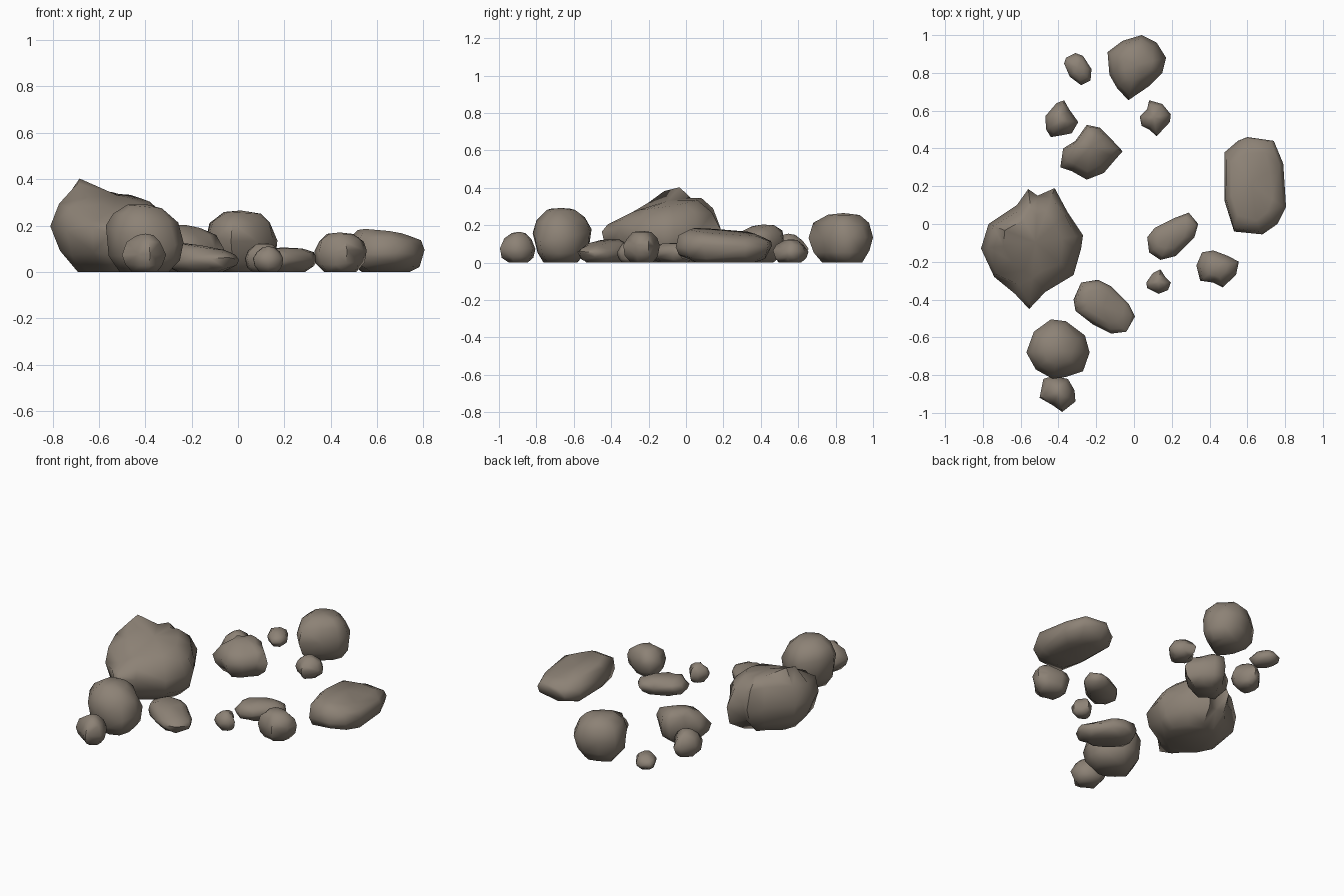
import bpy, bmesh, math, random
from mathutils import Vector

random.seed(4)
stone = bpy.data.materials.new("grey brown stone")
stone.diffuse_color = (0.265, 0.223, 0.18, 1)


def rock(name, outline, height, mid, slope=(0, 0), foot=0.6, cap=0.5, shift=(0, 0), bumps=(), tilt=(0, 0)):
    """Loft a rock from its widest plan outline: foot below, sloping cap above."""
    pts = [Vector(p) for p in outline]
    c = sum(pts, Vector((0, 0))) / len(pts)
    size = max((p - c).length for p in pts)
    # level (-1 ground, 0 widest, 1 cap) and ring scale
    rings = [(-1, foot), (-0.6, (foot + 1) / 2 + 0.08), (0, 1),
             (0.55, (cap + 1) / 2 + 0.08), (0.92, cap)]

    def top(p):
        d = p - c
        h = height + slope[0] * d.x + slope[1] * d.y
        for bx, by, bz, r in bumps:
            h += bz * math.exp(-((p.x - bx) ** 2 + (p.y - by) ** 2) / (r * r))
        return h

    bm = bmesh.new()
    loops = []
    for t, s in rings:
        s = min(s, 1)
        loop = []
        for p in pts:
            k = 1 if t == 0 else s + random.uniform(-0.06, 0.06)
            q = c + (p - c) * min(k, 1) + Vector(shift) * max(t, 0)
            m = mid + tilt[0] * (q - c).x + tilt[1] * (q - c).y
            z = m * (1 + t) if t <= 0 else m + (top(q) - m) * t
            if -1 < t < 0.9:
                z += random.uniform(-0.05, 0.05) * size
            loop.append(bm.verts.new((q.x, q.y, max(z, 0))))
        loops.append(loop)
    n = len(pts)
    for a, b in zip(loops, loops[1:]):
        for i in range(n):
            j = (i + 1) % n
            bm.faces.new((a[i], a[j], b[j], b[i]))
    bm.faces.new(loops[0])
    q = c + Vector(shift)
    tip = bm.verts.new((q.x, q.y, top(q)))
    for i in range(n):
        bm.faces.new((loops[-1][i], loops[-1][(i + 1) % n], tip))
    bmesh.ops.recalc_face_normals(bm, faces=bm.faces)
    bmesh.ops.triangulate(bm, faces=bm.faces)
    me = bpy.data.meshes.new(name)
    bm.to_mesh(me)
    bm.free()
    me.materials.append(stone)
    ob = bpy.data.objects.new(name, me)
    bpy.context.collection.objects.link(ob)
    bpy.ops.object.select_all(action='DESELECT')
    ob.select_set(True)
    bpy.context.view_layer.objects.active = ob
    bpy.ops.object.shade_smooth_by_angle(angle=math.radians(65))


# Large boulder with a high left peak and a low front nose
rock("large_boulder", [(-.81, -.13), (-.77, .0), (-.62, .1), (-.56, .185), (-.51, .15), (-.42, .19),
     (-.35, .06), (-.27, -.06), (-.28, -.13), (-.32, -.27), (-.47, -.36), (-.555, -.45),
     (-.63, -.37), (-.74, -.28)], .33, .18, (-.13, .14), .62, .6,
     bumps=[(-.72, -.06, .075, .1), (-.55, -.45, -.09, .15)], tilt=(-.05, .03))

# Tall rounded boulders
rock("back_boulder", [(-.14, .91), (-.06, .97), (.04, 1.0), (.12, .96), (.17, .88), (.15, .80),
     (.08, .73), (-.03, .655), (-.09, .72), (-.13, .79)], .265, .14, (-.05, 0), .66, .5)
rock("front_boulder", [(-.57, -.68), (-.53, -.57), (-.44, -.505), (-.36, -.515), (-.26, -.59),
     (-.235, -.68), (-.27, -.78), (-.36, -.81), (-.43, -.82), (-.52, -.77)],
     .292, .16, (-.1, 0), .6, .47, tilt=(-.2, .1))

# Medium rocks
rock("peaked_rock", [(-.39, .30), (-.375, .40), (-.31, .44), (-.25, .525), (-.18, .51), (-.13, .46),
     (-.06, .385), (-.10, .34), (-.16, .27), (-.25, .235), (-.33, .28)],
     .2, .105, (-.1, .1), .6, .42, (0, .03))
rock("right_slab", [(.48, .38), (.55, .44), (.6, .46), (.74, .44), (.79, .32), (.805, .09),
     (.76, 0), (.68, -.055), (.53, -.04), (.48, .12)], .168, .082, (-.12, -.09), .62, .68, (-.02, 0))
rock("front_flat_rock", [(-.32, -.40), (-.28, -.31), (-.19, -.295), (-.12, -.33), (-.03, -.42),
     (.005, -.49), (-.04, -.57), (-.12, -.58), (-.22, -.53), (-.31, -.46)],
     .115, .055, (-.15, .05), .62, .58)
rock("middle_flat_rock", [(.07, -.07), (.11, -.02), (.21, .03), (.29, .06), (.34, .0),
     (.32, -.07), (.22, -.17), (.14, -.19), (.08, -.15)], .105, .055, (0, 0), .6, .55)
rock("right_rock", [(.33, -.22), (.36, -.15), (.42, -.14), (.50, -.17), (.555, -.2), (.54, -.27),
     (.47, -.335), (.42, -.31), (.35, -.30)], .17, .09, (0, 0), .66, .52)

# Small stones
rock("front_stone", [(-.50, -.92), (-.48, -.82), (-.43, -.805), (-.35, -.82), (-.315, -.88),
     (-.31, -.94), (-.38, -.995), (-.43, -.96)], .165, .075, (0, 0), .58, .35)
rock("middle_stone", [(.065, -.31), (.10, -.26), (.14, -.24), (.165, -.28), (.195, -.31),
     (.18, -.35), (.13, -.37), (.07, -.34)], .11, .055, (0, 0), .58, .4)
rock("back_right_stone", [(.03, .57), (.07, .61), (.08, .655), (.15, .635), (.195, .58),
     (.19, .54), (.12, .465), (.08, .50), (.04, .52)], .125, .06, (0, 0), .58, .4)
rock("back_left_stone", [(-.47, .57), (-.41, .64), (-.37, .655), (-.345, .61), (-.295, .54),
     (-.33, .48), (-.38, .47), (-.44, .46), (-.465, .5)], .155, .07, (0, 0), .58, .35)
rock("far_stone", [(-.37, .85), (-.36, .88), (-.31, .905), (-.27, .89), (-.225, .82),
     (-.23, .76), (-.28, .735), (-.34, .78)], .085, .042, (0, 0), .6, .45)
